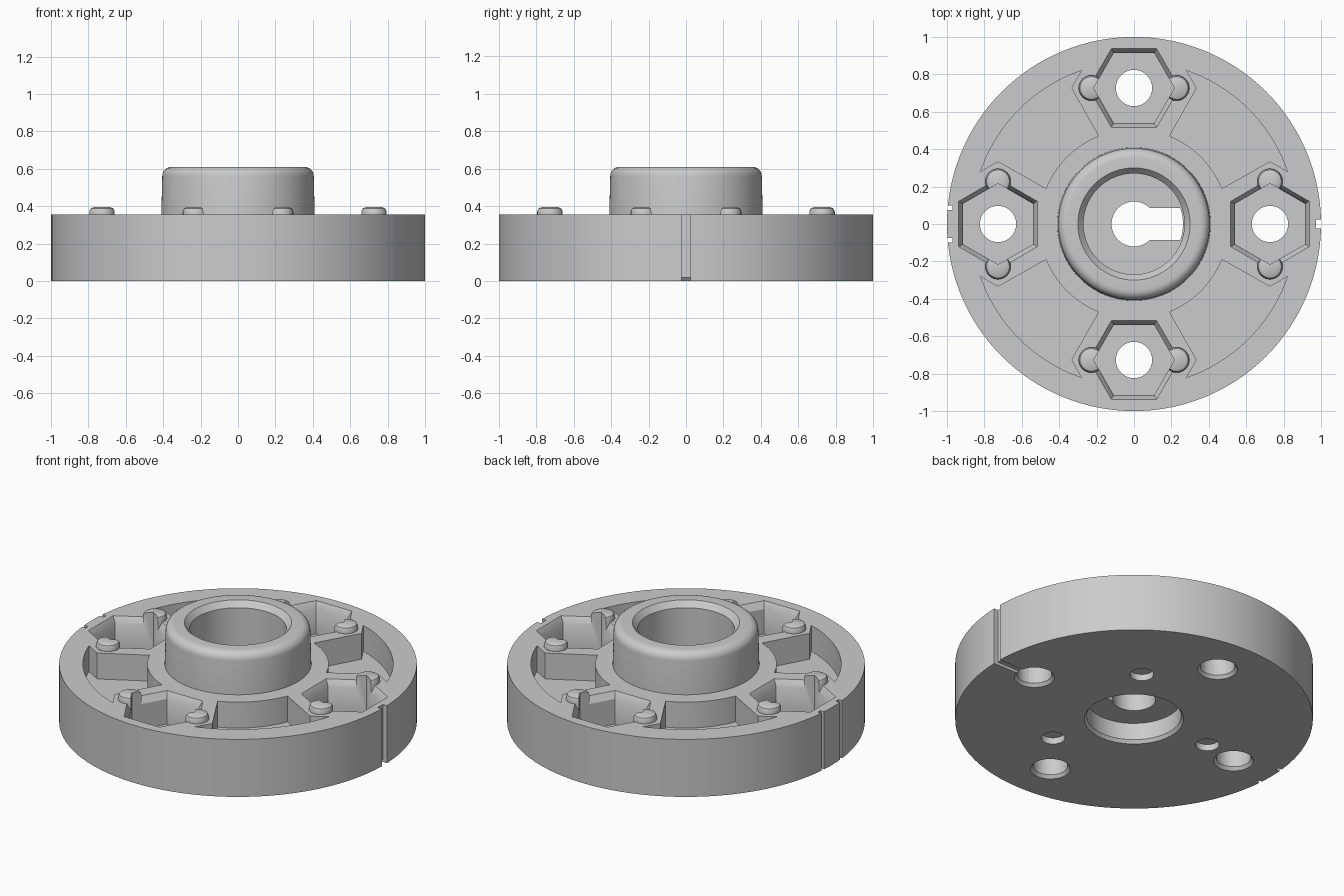
import bpy, bmesh, math
from mathutils import Matrix, Vector

if "Cube" in bpy.data.objects:
    bpy.data.objects.remove(bpy.data.objects["Cube"], do_unlink=True)

grey = bpy.data.materials.new("mid_grey")
grey.use_nodes = True
COLOUR = (0.6, 0.6, 0.6, 1)
grey.diffuse_color = COLOUR
grey.node_tree.nodes["Principled BSDF"].inputs["Base Color"].default_value = COLOUR

TOP = 0.355        # top of the disc
BOLT_R = 0.727     # distance of the bolt stations from the axis
QUARTERS = [math.radians(a) for a in (0, 90, 180, 270)]


def polar(r, deg, cx=0, cy=0):
    a = math.radians(deg)
    return (cx + r * math.cos(a), cy + r * math.sin(a))


def arc(r, start, end, n):
    return [polar(r, start + (end - start) * i / n) for i in range(n + 1)]


def ngon(r, n, cx=0, cy=0, turn=0):
    return [polar(r, turn + 360 * i / n, cx, cy) for i in range(n)]


def box(x0, x1, y0, y1):
    return [(x0, y0), (x1, y0), (x1, y1), (x0, y1)]


def loft(bm, low, high, z0, z1, turn=0):
    """Closed solid between two outlines, turned about the main axis."""
    rot = Matrix.Rotation(turn, 3, 'Z')
    a = [bm.verts.new(rot @ Vector((x, y, z0))) for x, y in low]
    b = [bm.verts.new(rot @ Vector((x, y, z1))) for x, y in high]
    bm.faces.new(a[::-1])
    bm.faces.new(b)
    for i in range(len(a)):
        j = (i + 1) % len(a)
        bm.faces.new((a[i], a[j], b[j], b[i]))


def make(name, bm):
    bmesh.ops.recalc_face_normals(bm, faces=bm.faces)
    me = bpy.data.meshes.new(name)
    bm.to_mesh(me)
    bm.free()
    me.materials.append(grey)
    ob = bpy.data.objects.new(name, me)
    bpy.context.collection.objects.link(ob)
    return ob


def combine(body, bm, operation, name):
    """Apply a boolean with the given solids and discard them."""
    tool = make(name, bm)
    tool.hide_render = True
    mod = body.modifiers.new(name, 'BOOLEAN')
    mod.operation = operation
    mod.solver = 'EXACT'
    mod.object = tool
    bpy.context.view_layer.objects.active = body
    bpy.ops.object.modifier_apply(modifier=mod.name)
    bpy.data.objects.remove(tool, do_unlink=True)


# Disc, hub, bore and underside recess as one turned profile
fillet = [(0.355 + x, 0.56 + y) for x, y in arc(0.05, 90, 0, 6)]
profile = [(0.12, 0.125), (0.12, 0.25), (0.27, 0.25), (0.27, 0.575), (0.3, 0.61)]
profile += fillet + [(0.41, TOP), (1, TOP), (1, 0), (0.278, 0), (0.264, 0.02), (0.264, 0.125)]
SEG = 128
bm = bmesh.new()
rings = [[bm.verts.new((*polar(r, 360 * s / SEG), z)) for r, z in profile] for s in range(SEG)]
for s in range(SEG):
    p, q = rings[s], rings[(s + 1) % SEG]
    for i in range(len(profile)):
        j = (i + 1) % len(profile)
        bm.faces.new((p[i], q[i], q[j], p[j]))
body = make("flanged_hub", bm)

# Four lightening pockets between the bolt bosses
pocket = arc(0.867, 18.9, 71.1, 20) + [(0.335, BOLT_R)]
pocket += arc(0.507, 68, 22, 16) + [(BOLT_R, 0.335)]
bm = bmesh.new()
for turn in QUARTERS:
    loft(bm, pocket, pocket, TOP - 0.16, TOP + 0.05, turn)
combine(body, bm, 'DIFFERENCE', "lightening_pockets")

# Chamfered mouths of the nut pockets
inner = ngon(0.216, 6, BOLT_R, 0, 30)
mouth = ngon(0.243, 6, BOLT_R, 0, 30)
bm = bmesh.new()
for turn in QUARTERS:
    loft(bm, inner, mouth, TOP - 0.04, TOP + 0.0005, turn)
combine(body, bm, 'DIFFERENCE', "nut_pocket_mouths")

# Rounded retaining bumps at two corners of each nut pocket
bm = bmesh.new()
dome = [(0.068, 0.3), (0.068, 0.37), (0.061, 0.387), (0.044, 0.395)]
for turn in QUARTERS:
    rot = Matrix.Rotation(turn, 3, 'Z')
    for side in (-1, 1):
        loops = [[bm.verts.new(rot @ Vector((x, y, z)))
                  for x, y in ngon(r, 24, BOLT_R, side * 0.228)] for r, z in dome]
        bm.faces.new(loops[0][::-1])
        bm.faces.new(loops[-1])
        for a, b in zip(loops, loops[1:]):
            for i in range(24):
                j = (i + 1) % 24
                bm.faces.new((a[i], a[j], b[j], b[i]))
combine(body, bm, 'UNION', "retaining_bumps")

# Hexagonal nut pockets
bm = bmesh.new()
for turn in QUARTERS:
    loft(bm, inner, inner, 0.16, 0.5, turn)
combine(body, bm, 'DIFFERENCE', "nut_pockets")

# Bolt holes
hole = ngon(0.097, 32, BOLT_R)
bm = bmesh.new()
for turn in QUARTERS:
    loft(bm, hole, hole, -0.1, 0.2, turn)
combine(body, bm, 'DIFFERENCE', "bolt_holes")

# Countersinks under the bolt holes
bm = bmesh.new()
for turn in QUARTERS:
    loft(bm, ngon(0.113, 32, BOLT_R), ngon(0.096, 32, BOLT_R), -0.001, 0.02, turn)
combine(body, bm, 'DIFFERENCE', "countersinks")

# Keyway through the web, ending in an arc
keyway = [(0, 0.085), (0, -0.085)] + arc(0.262, -18.9, 18.9, 10)
bm = bmesh.new()
loft(bm, keyway, keyway, 0.11, 0.27)
combine(body, bm, 'DIFFERENCE', "keyway")

# Three blind holes underneath
bm = bmesh.new()
blind = ngon(0.067, 24, 0.5)
for deg in (55, 175, 295):
    loft(bm, blind, blind, -0.05, 0.04, math.radians(deg))
combine(body, bm, 'DIFFERENCE', "blind_holes")

# Rim notches: one on the left, a pair on the right
bm = bmesh.new()
notches = [box(0.972, 1.1, -0.025, 0.025)]
notches += [box(-1.1, -0.97, c - 0.012, c + 0.012) for c in (-0.088, 0.088)]
for outline in notches:
    loft(bm, outline, outline, -0.1, 0.5)
combine(body, bm, 'DIFFERENCE', "rim_notches")

# Shallow groove under the rim, leading to the left bolt hole
bm = bmesh.new()
groove = box(0.75, 1.1, -0.025, 0.025)
loft(bm, groove, groove, -0.1, 0.018)
combine(body, bm, 'DIFFERENCE', "underside_groove")

# Smooth round surfaces, sharp edges
for ob in bpy.context.selected_objects:
    ob.select_set(False)
body.select_set(True)
bpy.context.view_layer.objects.active = body
bpy.ops.object.shade_smooth_by_angle(angle=math.radians(30))
